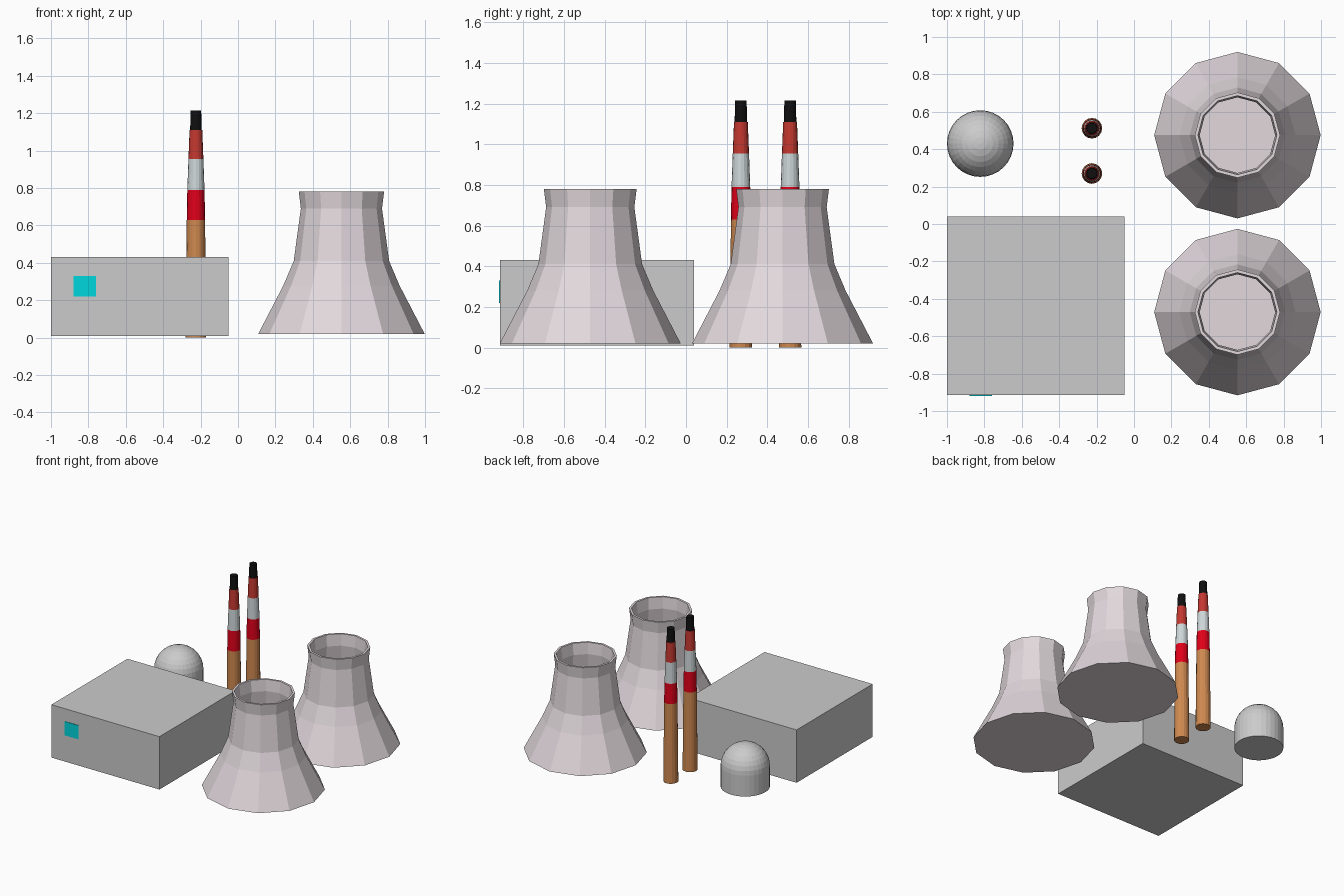
import bpy, bmesh
from math import pi, sin, cos

if "Cube" in bpy.data.objects:
    bpy.data.objects.remove(bpy.data.objects["Cube"])


def material(name, rgb):
    m = bpy.data.materials.new(name)
    m.diffuse_color = (*rgb, 1)
    m.use_nodes = True
    m.node_tree.nodes["Principled BSDF"].inputs["Base Color"].default_value = m.diffuse_color
    return m


CONCRETE = material("concrete", (0.76, 0.69, 0.72))
CLAY = material("clay", (0.62, 0.25, 0.08))
RED = material("red", (0.75, 0.0, 0.01))
BRICK = material("brick", (0.55, 0.04, 0.03))
PALE = material("pale", (0.62, 0.68, 0.69))
SOOT = material("soot", (0.005, 0.005, 0.005))
CYAN = material("cyan", (0.0, 0.68, 0.72))


def finish(name, bm, loc, mats):
    bmesh.ops.recalc_face_normals(bm, faces=bm.faces)
    me = bpy.data.meshes.new(name)
    bm.to_mesh(me)
    bm.free()
    for m in mats:
        me.materials.append(m)
    ob = bpy.data.objects.new(name, me)
    ob.location = loc
    bpy.context.collection.objects.link(ob)
    return ob


def lathe(name, profile, sides, loc, mats=(), band_mats=None):
    """Revolve (radius, z) points; both ends are capped with flat faces."""
    bm = bmesh.new()
    rings = [[bm.verts.new((r * cos(2 * pi * i / sides), r * sin(2 * pi * i / sides), z))
              for i in range(sides)] for r, z in profile]
    for k, (a, b) in enumerate(zip(rings, rings[1:])):
        for i in range(sides):
            j = (i + 1) % sides
            f = bm.faces.new((a[i], a[j], b[j], b[i]))
            f.material_index = band_mats[k] if band_mats else 0
    bm.faces.new(rings[0])
    top = bm.faces.new(rings[-1])
    top.material_index = band_mats[-1] if band_mats else 0
    return finish(name, bm, loc, mats)


def box(name, lo, hi, mats=()):
    bm = bmesh.new()
    bmesh.ops.create_cube(bm, size=1)
    for v in bm.verts:
        v.co = [l + (c + 0.5) * (h - l) for l, h, c in zip(lo, hi, v.co)]
    return finish(name, bm, (0, 0, 0), mats)


# Main hall with its small front window
box("hall", (-1, -0.915, 0.01), (-0.05, 0.04, 0.43))
box("window", (-0.88, -0.919, 0.22), (-0.76, -0.905, 0.33), [CYAN])

# Cooling towers: outer wall up, over the rim, down inside to a deep floor
tower = [(0.445, 0.02), (0.31, 0.28), (0.255, 0.41), (0.217, 0.69), (0.228, 0.78),
         (0.211, 0.78), (0.202, 0.69), (0.24, 0.41), (0.295, 0.285)]
for side, y in (("front", -0.471), ("back", 0.475)):
    lathe(side + "_cooling_tower", tower, 12, (0.553, y, 0), [CONCRETE])

# Striped chimneys, tapering to a narrow black tip with a shallow flue
chimney = [(0.055, 0), (0.049, 0.63), (0.046, 0.79), (0.040, 0.955), (0.034, 1.11),
           (0.031, 1.11), (0.028, 1.215)]
for side, y in (("front", 0.27), ("back", 0.512)):
    lathe(side + "_chimney", chimney, 16, (-0.225, y, 0),
          [CLAY, RED, PALE, BRICK, SOOT], [0, 1, 2, 3, 3, 4])

# Domed tank: short drum with a hemispherical roof
R, BASE, SPRING = 0.178, 0.085, 0.25
tank = [(R, BASE)] + [(R * cos(a * pi / 16), SPRING + R * sin(a * pi / 16)) for a in range(8)]
tank.append((0.002, SPRING + R))
lathe("domed_tank", tank, 32, (-0.822, 0.43, 0))
